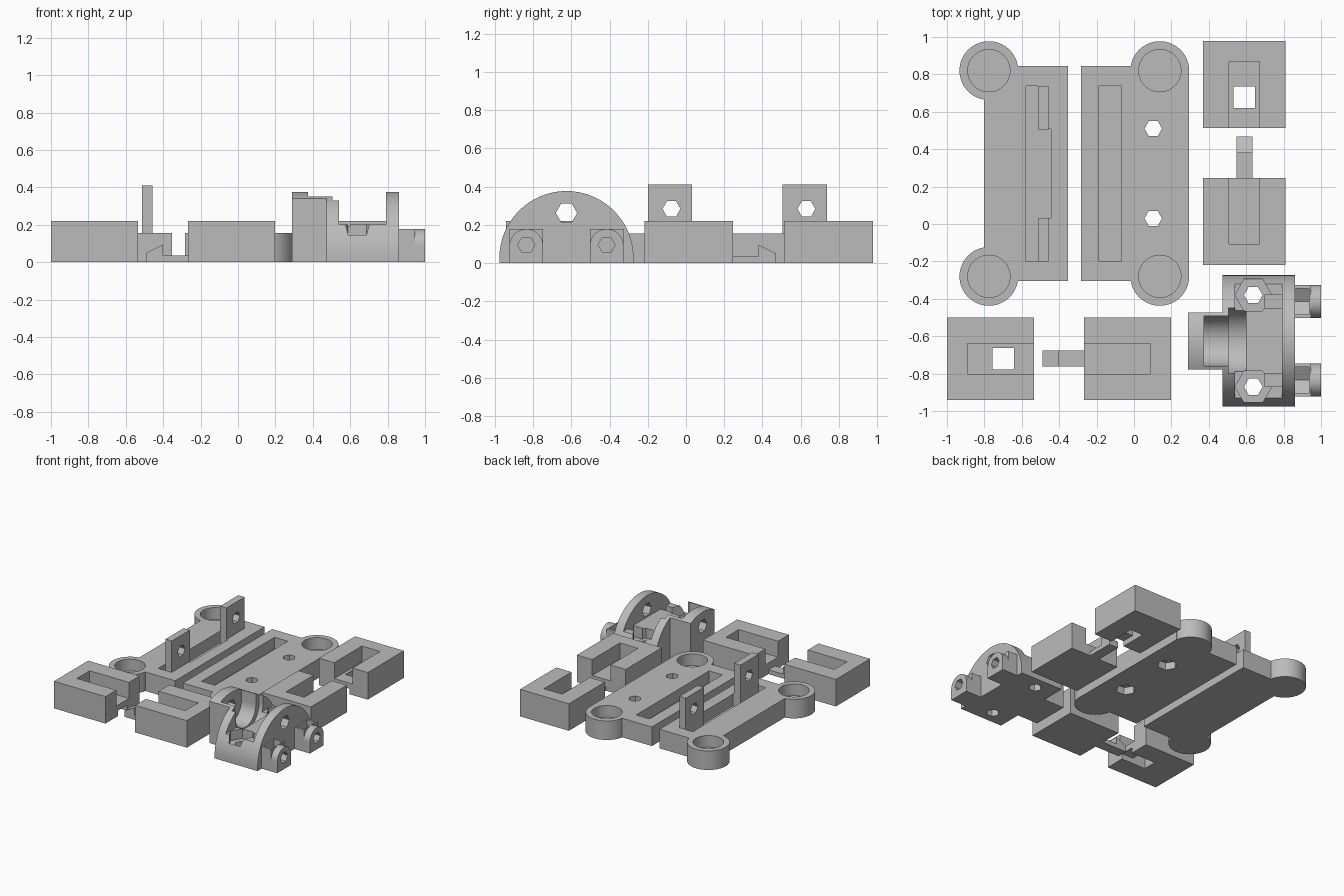
import bpy, math
from mathutils import Matrix, Vector

cube = bpy.data.objects.get("Cube")
if cube:
    bpy.data.objects.remove(cube, do_unlink=True)

grey = bpy.data.materials.new("plain grey")
grey.use_nodes = True
grey.diffuse_color = (0.5, 0.5, 0.5, 1)
grey.node_tree.nodes["Principled BSDF"].inputs["Base Color"].default_value = (0.5, 0.5, 0.5, 1)


def prism(name, pts, lo, hi, axis="z"):
    """Extrude a 2D outline along an axis (x: outline is y,z; y: x,z; z: x,y)."""
    place = {"x": lambda a, b, t: (t, a, b),
             "y": lambda a, b, t: (a, t, b),
             "z": lambda a, b, t: (a, b, t)}[axis]
    n = len(pts)
    verts = [place(a, b, t) for t in (lo, hi) for a, b in pts]
    faces = [list(range(n))[::-1], list(range(n, 2 * n))]
    faces += [[i, (i + 1) % n, n + (i + 1) % n, n + i] for i in range(n)]
    if axis == "y":
        faces = [f[::-1] for f in faces]
    mesh = bpy.data.meshes.new(name)
    mesh.from_pydata(verts, [], faces)
    mesh.materials.append(grey)
    obj = bpy.data.objects.new(name, mesh)
    bpy.context.collection.objects.link(obj)
    return obj


def box(name, x, y, z):
    return prism(name, [(x[0], y[0]), (x[1], y[0]), (x[1], y[1]), (x[0], y[1])], *z)


def ring(a, b, r, n=64, start=0.0, sweep=math.tau):
    steps = n if sweep >= math.tau else n + 1
    return [(a + r * math.cos(start + sweep * i / n),
             b + r * math.sin(start + sweep * i / n)) for i in range(steps)]


def hexagon(a, b, r):
    return ring(a, b, r, 6)


def combine(target, others, operation="DIFFERENCE"):
    for other in others:
        mod = target.modifiers.new("cut", "BOOLEAN")
        mod.operation, mod.object, mod.solver = operation, other, "EXACT"
        bpy.context.view_layer.objects.active = target
        bpy.ops.object.modifier_apply(modifier=mod.name)
        bpy.data.objects.remove(other, do_unlink=True)
    return target


def smooth(obj):
    bpy.ops.object.select_all(action="DESELECT")
    obj.select_set(True)
    bpy.context.view_layer.objects.active = obj
    bpy.ops.object.shade_smooth_by_angle(angle=math.radians(30))


def move(obj, end, degrees):
    obj.data.transform(Matrix.Translation(Vector((*end, 0)))
                       @ Matrix.Rotation(math.radians(degrees), 4, "Z"))


# Base plates with round magnet cups at two corners
PLATE_TOP = 0.155
FLOOR = 0.06


def plate(name, x, cup_x):
    body = box(name, x, (-0.305, 0.845), (0, PLATE_TOP))
    cups = [(cup_x, 0.82), (cup_x, -0.28)]
    combine(body, [prism("cup", ring(*c, 0.157), 0, PLATE_TOP) for c in cups], "UNION")
    return combine(body, [prism("cup_hole", ring(*c, 0.113), FLOOR, 0.3) for c in cups])


left_slot = (-0.2, 0.738)
tab_plate = plate("tab_plate", (-0.802, -0.352), -0.776)
combine(tab_plate, [box("slot", (-0.578, -0.458), left_slot, (FLOOR, 0.3)),
                    box("slot_relief", (-0.47, -0.445), (0.03, 0.507), (FLOOR, 0.3))])
smooth(tab_plate)

slot_plate = plate("slot_plate", (-0.284, 0.295), 0.138)
cuts = [box("slot", (-0.188, -0.068), left_slot, (FLOOR, 0.3))]
for y in (0.51, 0.03):
    cuts += [prism("bolt_hole", hexagon(0.103, y, 0.047), -0.1, 0.3),
             prism("nut_trap", hexagon(0.103, y, 0.075), -0.1, 0.06)]
smooth(combine(slot_plate, cuts))

# Upright tabs with hexagonal holes
for name, y in (("front_tab", (-0.2, 0.032)), ("back_tab", (0.505, 0.738))):
    tab = box(name, (-0.514, -0.457), y, (FLOOR - 0.01, 0.41))
    combine(tab, [prism("tab_hole", hexagon(sum(y) / 2 + 0.008, 0.283, 0.047), -0.6, -0.4, "x")])


# Clip blocks, built with the mating end at the origin and facing +x
def clip_block(name, end, degrees, hooked):
    block = box(name, (-0.465, 0), (-0.22, 0.22), (0, 0.22))
    cuts = [box("strap_slot", (-0.355, 0.1), (-0.082, 0.082), (0.09, 0.4))]
    if not hooked:
        cuts += [box("catch_hole", (-0.222, -0.107), (-0.057, 0.057), (-0.1, 0.15)),
                 box("hook_channel", (-0.15, 0.1), (-0.057, 0.057), (-0.1, 0.045))]
    combine(block, cuts)
    move(block, end, degrees)
    if hooked:
        outline = [(-0.02, 0), (0.222, 0), (0.222, 0.05), (0.132, 0.095),
                   (0.132, 0.035), (-0.02, 0.035)]
        hook = prism(name + "_hook", outline, -0.043, 0.043, "y")
        move(hook, end, degrees)


clip_block("left_catch_block", (-0.535, -0.72), 0, False)
clip_block("left_hook_block", (-0.268, -0.72), 180, True)
clip_block("back_catch_block", (0.59, 0.513), -90, False)
clip_block("back_hook_block", (0.59, 0.247), 90, True)

# Arched saddle: narrow rear wall and wide body share one arch outline
CY, CZ, R = -0.625, 0.025, 0.351
HOLE_Z = 0.262


def arch(name, half, x):
    tilt = math.acos(half / R)
    top = ring(CY, CZ, R, 64, tilt, math.pi - 2 * tilt)
    return prism(name, [(CY - half, 0), (CY + half, 0)] + top, *x, "x")


def cradle(r, x):
    half_round = ring(CY, HOLE_Z, r, 40, math.pi, math.pi)
    return prism("cradle", half_round + [(CY + r, 0.6), (CY - r, 0.6)], *x, "x")


saddle = arch("saddle", R, (0.473, 0.86))
combine(saddle, [arch("rear_wall", 0.153, (0.288, 0.6))], "UNION")
cuts = [box("clearance", (0.54, 0.79), (-1.2, 0), (0.2, 0.6)),
        cradle(0.133, (0.375, 0.6)),
        cradle(0.175, (0.505, 0.6)),
        prism("axle_hole", hexagon(CY, HOLE_Z, 0.056), 0.1, 1.2, "x")]
for side in (-1, 1):
    y = CY + side * 0.245
    lug_y = CY + side * 0.21
    cuts += [prism("nut_trap", hexagon(0.638, y, 0.098), 0.12, 0.4),
             prism("bolt_hole", hexagon(0.638, y, 0.05), -0.1, 0.4),
             box("screw_groove", (0.7, 0.79), (lug_y - 0.035, lug_y + 0.035), (0.11, 0.4))]
smooth(combine(saddle, cuts))

# Hinge lugs: square nut pocket with a rounded end plate
for name, side in (("front_lug", -1), ("back_lug", 1)):
    y = CY + side * 0.21
    r = 0.088
    lug = box(name, (0.85, 0.945), (y - r, y + r), (0, 0.178))
    end = prism("end", [(y - r, 0), (y + r, 0)] + ring(y, 0.09, r, 32, 0, math.pi),
                0.93, 1.0, "x")
    combine(lug, [end], "UNION")
    pocket = [(y - 0.07, 0.4), (y - 0.07, 0.06), (y, 0.02), (y + 0.07, 0.06), (y + 0.07, 0.4)]
    combine(lug, [prism("nut_pocket", pocket, 0.861, 0.936, "x"),
                  prism("screw_hole", hexagon(y, 0.095, 0.045), 0.9, 1.2, "x")])
    smooth(lug)
